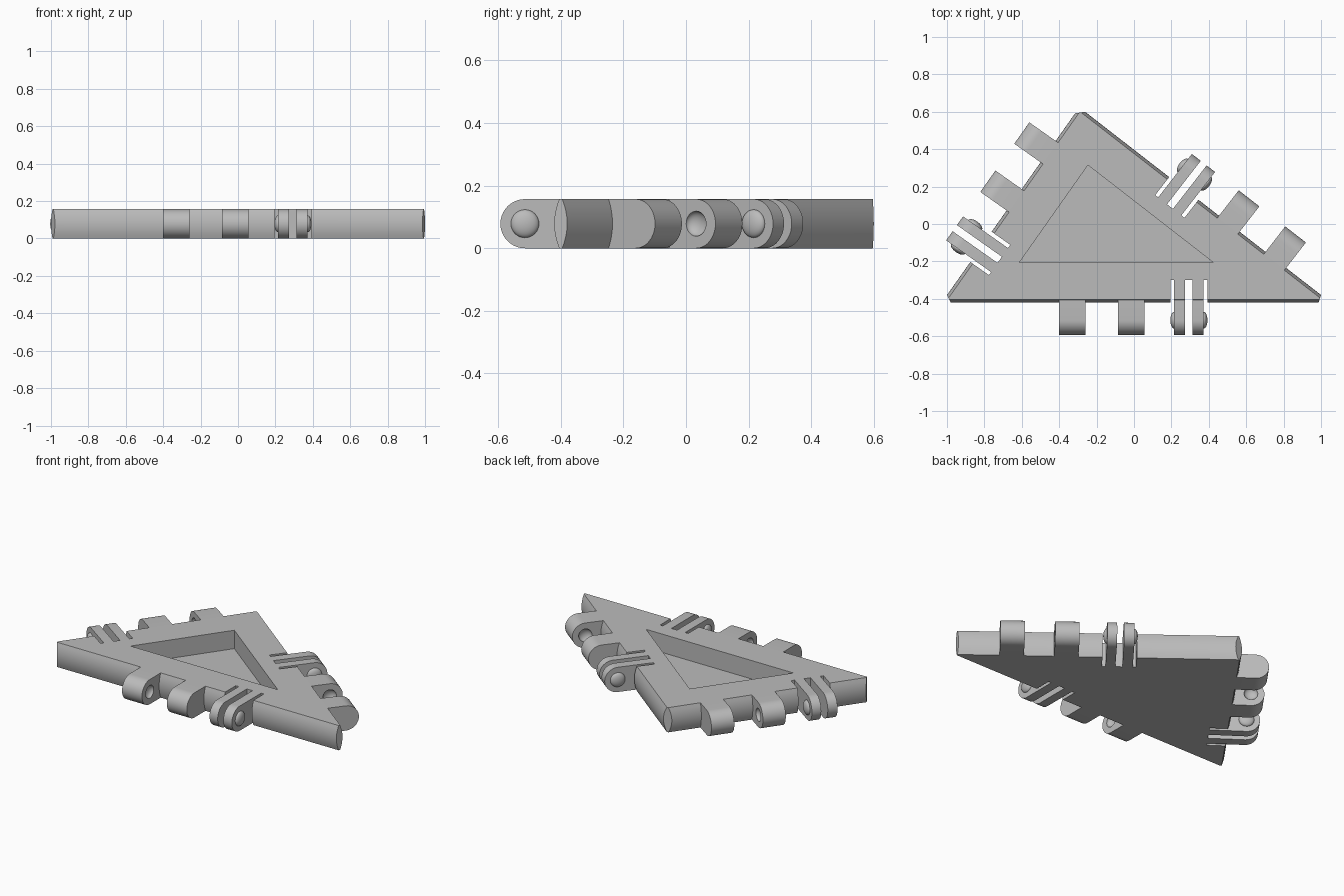
import bpy, bmesh
from math import pi, cos, sin, tan
from mathutils import Vector, Matrix

if "Cube" in bpy.data.objects:
    bpy.data.objects.remove(bpy.data.objects["Cube"])

H = 0.157            # plate thickness
R = H / 2            # knuckle radius
REACH = 0.188        # how far hinges stick out of an edge
AXIS = REACH - R     # hinge axis distance from the edge
BULGE = 0.016        # how far the plate sides bow out
CORNERS = [Vector((-0.998, -0.405)), Vector((1.007, -0.405)), Vector((-0.289, 0.601))]
HINGE_AT = [0.983, 0.642, 0.588]   # middle knuckle position along each edge

gray = bpy.data.materials.new("light gray")
gray.use_nodes = True
COLOR = (0.5, 0.5, 0.5, 1)
gray.diffuse_color = COLOR
gray.node_tree.nodes["Principled BSDF"].inputs["Base Color"].default_value = COLOR


def finish(bm, name, matrix=Matrix()):
    bmesh.ops.recalc_face_normals(bm, faces=bm.faces)
    mesh = bpy.data.meshes.new(name)
    bm.to_mesh(mesh)
    bm.free()
    ob = bpy.data.objects.new(name, mesh)
    bpy.context.collection.objects.link(ob)
    ob.matrix_world = matrix
    mesh.materials.append(gray)
    return ob


def loft(bm, rings):
    """Skin a stack of equal-length rings and cap both ends."""
    loops = [[bm.verts.new(p) for p in ring] for ring in rings]
    n = len(loops[0])
    for a, b in zip(loops, loops[1:]):
        for i in range(n):
            j = (i + 1) % n
            bm.faces.new((a[i], a[j], b[j], b[i]))
    bm.faces.new(loops[0][::-1])
    bm.faces.new(loops[-1])


def add_button(bm, x, radius, depth):
    m = Matrix.Translation((x, -AXIS, R)) @ Matrix.Diagonal((depth, radius, radius, 1)) @ Matrix.Rotation(pi / 2, 4, 'Y')
    bmesh.ops.create_uvsphere(bm, u_segments=32, v_segments=16, radius=1, matrix=m)


def cut(ob, cutter):
    cutter.hide_render = True
    mod = ob.modifiers.new("cut", 'BOOLEAN')
    mod.operation = 'DIFFERENCE'
    mod.solver = 'EXACT'
    mod.object = cutter
    bpy.context.view_layer.update()
    bpy.context.view_layer.objects.active = ob
    bpy.ops.object.modifier_apply(modifier=mod.name)
    bpy.data.objects.remove(cutter)


def smooth(ob):
    bpy.ops.object.select_all(action='DESELECT')
    ob.select_set(True)
    bpy.context.view_layer.objects.active = ob
    bpy.ops.object.shade_smooth_by_angle(angle=pi / 6)


def corner_data():
    """Corner, inward bisector and half angle for each corner."""
    for i, v in enumerate(CORNERS):
        a = (CORNERS[i - 1] - v).normalized()
        b = (CORNERS[(i + 1) % 3] - v).normalized()
        yield v, (a + b).normalized(), a.angle(b) / 2


def plate_ring(z):
    """Clipped-corner outline, bowed outward at mid height."""
    out = BULGE * (1 - (z / R - 1) ** 2)
    ring = []
    for v, b, h in corner_data():
        side = Vector((-b.y, b.x)) * (0.005 + out / cos(h))
        mid = v + b * 0.005 / tan(h)
        ring += [(*(mid + side), z), (*(mid - side), z)]
    return ring


# triangular plate
bm = bmesh.new()
loft(bm, [plate_ring(H * i / 8) for i in range(9)])
plate = finish(bm, "triangle_plate")

# triangular pocket in the top
pocket = [v + b * 0.2 / sin(h) for v, b, h in corner_data()]
bm = bmesh.new()
loft(bm, [[(*p, z) for p in pocket] for z in (0.04, H + 0.1)])
cut(plate, finish(bm, "pocket_cutter"))


def add_knuckle(bm, x0, x1):
    arc = [(-AXIS - R * sin(pi * i / 20), R - R * cos(pi * i / 20)) for i in range(21)]
    profile = [(0, 0)] + arc + [(0, H)]
    loft(bm, [[(x, y, z) for y, z in profile] for x in (x0, x1)])


FINGERS = [(0.23, 0.287), (0.327, 0.387)]
SLOTS = [(0.209, 0.23), (0.287, 0.327), (0.387, 0.407)]
KNUCKLES = [(-0.385, -0.245, 1), (-0.07, 0.07, 0)]   # last: which end has the socket

for i, (name, s) in enumerate(zip(("front", "right", "left"), HINGE_AT)):
    # edge frame: x along the edge, y into the plate
    u = (CORNERS[(i + 1) % 3] - CORNERS[i]).normalized()
    o = CORNERS[i] + u * s
    frame = Matrix(((u.x, -u.y, 0, o.x), (u.y, u.x, 0, o.y), (0, 0, 1, 0), (0, 0, 0, 1)))

    # slots that free the clip fingers
    bm = bmesh.new()
    for x0, x1 in SLOTS:
        loft(bm, [[(x0, -0.1, z), (x1, -0.1, z), (x1, 0.106, z), (x0, 0.106, z)] for z in (-0.1, H + 0.1)])
    cut(plate, finish(bm, "slot_cutter", frame))

    # knuckles with sockets facing each other
    for k, (x0, x1, end) in enumerate(KNUCKLES):
        bm = bmesh.new()
        add_knuckle(bm, x0, x1)
        knuckle = finish(bm, f"{name}_knuckle_{k + 1}", frame)
        bm = bmesh.new()
        add_button(bm, (x0, x1)[end], 0.04, 0.025)
        cut(knuckle, finish(bm, "socket_cutter", frame))
        smooth(knuckle)

    # clip fingers with snap buttons on their outer faces
    for k, (x0, x1) in enumerate(FINGERS):
        bm = bmesh.new()
        add_knuckle(bm, x0, x1)
        smooth(finish(bm, f"{name}_clip_finger_{k + 1}", frame))
        bm = bmesh.new()
        add_button(bm, (x0, x1)[k], 0.045, 0.021)
        smooth(finish(bm, f"{name}_snap_button_{k + 1}", frame))

smooth(plate)
